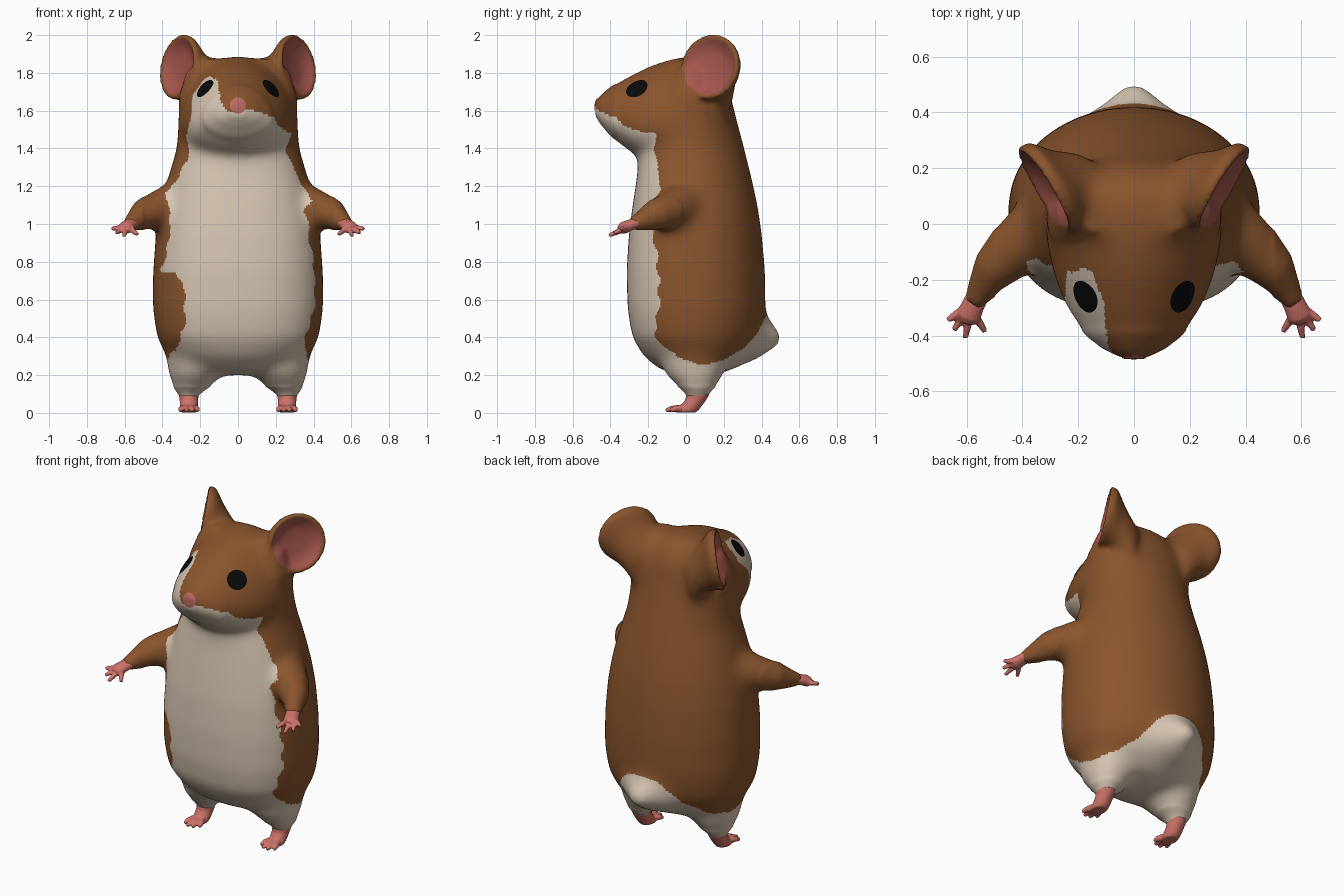
import bpy, bmesh, math
from mathutils import Vector as V
from mathutils.bvhtree import BVHTree

if "Cube" in bpy.data.objects:
    bpy.data.objects.remove(bpy.data.objects["Cube"])


def material(name, rgb):
    m = bpy.data.materials.new(name)
    m.diffuse_color = (*rgb, 1)
    m.use_nodes = True
    m.node_tree.nodes["Principled BSDF"].inputs["Base Color"].default_value = m.diffuse_color
    return m


BROWN = material("brown_fur", (0.255, 0.09, 0.026))
CREAM = material("cream_fur", (0.68, 0.565, 0.45))
PINK = material("pink_skin", (0.61, 0.17, 0.14))
EAR = material("inner_ear_pink", (0.38, 0.095, 0.075))
NOSE = material("nose_pink", (0.50, 0.14, 0.12))
BLACK = material("black_eye", (0.003, 0.003, 0.003))


# ---- helpers ----
def ring(c, a, b, low=1.0, p=2.0, n=32):
    """Superellipse about c with axes a, b; 'low' scales the negative b side."""
    pts = []
    for i in range(n):
        t = 2 * math.pi * i / n
        co, si = math.cos(t), math.sin(t)
        q = 2 / p if si > 0 else 1.0
        x = math.copysign(abs(co) ** q, co)
        y = abs(si) ** q if si > 0 else si * low
        pts.append(V(c) + V(a) * x + V(b) * y)
    return pts


def loft(bm, rings):
    vs = [[bm.verts.new(p) for p in r] for r in rings]
    n = len(vs[0])
    fs = [bm.faces.new((r[i], r[(i + 1) % n], s[(i + 1) % n], s[i]))
          for r, s in zip(vs, vs[1:]) for i in range(n)]
    fs += [bm.faces.new(vs[0]), bm.faces.new(vs[-1])]
    bmesh.ops.recalc_face_normals(bm, faces=fs)


def tube(bm, pts, s=1, flat=1.0, n=20):
    """Tapered limb through (x, y, z, radius) points; s mirrors in x."""
    cs = [V((x * s, y, z)) for x, y, z, r in pts]
    rings = []
    for i, c in enumerate(cs):
        d = (cs[min(i + 1, len(cs) - 1)] - cs[max(i - 1, 0)]).normalized()
        side = d.cross(V((0, 0, 1))).normalized()
        r = pts[i][3]
        rings.append(ring(c, side * r, side.cross(d) * r * flat, n=n))
    loft(bm, rings)


def finish(name, bm, mats, voxel=0, smooth=0, relax=None):
    me = bpy.data.meshes.new(name)
    bm.to_mesh(me)
    bm.free()
    ob = bpy.data.objects.new(name, me)
    bpy.context.collection.objects.link(ob)
    if voxel:
        r = ob.modifiers.new("fuse", 'REMESH')
        r.mode, r.voxel_size = 'VOXEL', voxel
        k = ob.modifiers.new("soften", 'SMOOTH')
        k.factor, k.iterations = 0.5, smooth
        dg = bpy.context.evaluated_depsgraph_get()
        new = bpy.data.meshes.new_from_object(ob.evaluated_get(dg))
        ob.modifiers.clear()
        ob.data = new
    if relax:  # extra blending where the rule allows it
        bm = bmesh.new()
        bm.from_mesh(ob.data)
        soft = [v for v in bm.verts if relax(v.co)]
        for _ in range(45):
            bmesh.ops.smooth_vert(bm, verts=soft, factor=.5, use_axis_x=True, use_axis_y=True, use_axis_z=True)
        bm.to_mesh(ob.data)
        bm.free()
    ob.data.name = name
    ob.data.materials.clear()
    for m in mats:
        ob.data.materials.append(m)
    for p in ob.data.polygons:
        p.use_smooth = True
        p.material_index = 0
    return ob


def lerp(table, t):
    if t <= table[0][0]:
        return table[0][1]
    for (a, u), (b, v) in zip(table, table[1:]):
        if t <= b:
            return u + (v - u) * (t - a) / (b - a)
    return table[-1][1]


# ---- body: torso, head, ears, arms, legs and tail fused into one skin ----
bm = bmesh.new()
torso = [(.20, .08, -.03, .15), (.23, .28, -.14, .25), (.30, .38, -.225, .34), (.40, .43, -.285, .40),
         (.55, .452, -.31, .422), (.75, .451, -.315, .42), (.95, .436, -.303, .402), (1.1, .408, -.283, .38),
         (1.25, .370, -.26, .347), (1.4, .326, -.247, .31), (1.55, .316, -.23, .27), (1.68, .312, -.18, .237),
         (1.8, .275, -.10, .19), (1.875, .2, -.05, .13)]
loft(bm, [ring((0, (f + b) / 2, z), (w, 0, 0), (0, (f - b) / 2, 0), p=2.5 if .35 < z < 1.3 else 2.2, n=48)
          for z, w, f, b in torso])

head = [(-.48, .045, 1.57, 1.65), (-.45, .11, 1.525, 1.685), (-.40, .175, 1.465, 1.728), (-.3, .245, 1.385, 1.785),
        (-.2, .285, 1.335, 1.836), (-.1, .31, 1.33, 1.87), (0, .32, 1.35, 1.89), (.1, .31, 1.37, 1.888),
        (.18, .25, 1.42, 1.835), (.23, .15, 1.5, 1.74)]
rings = []
for y, w, lo, hi in head:
    up = (hi - lo) * .64
    rings.append(ring((0, y, hi - up), (w, 0, 0), (0, 0, up), low=.36 / .64, p=1.8, n=48))
loft(bm, rings)

EAR_C, EAR_N, EAR_U = V((.318, .125, 1.833)), V((.84, -.511, .17)).normalized(), V((.52, .855, 0)).normalized()
EAR_W = EAR_N.cross(EAR_U)
# offset along ear axis, sideways shift, vertical shift, radius: bowl, rim, back, root
ear = [(-.04, 0, 0, .01), (-.034, 0, 0, .09), (-.014, 0, 0, .135), (.012, 0, 0, .165), (.0, 0, 0, .18),
       (-.035, 0, 0, .174), (-.075, -.025, -.035, .152), (-.12, -.055, -.085, .145), (-.18, -.1, -.15, .15)]


def relaxed(p):
    d = V((abs(p.x), p.y, p.z)) - EAR_C
    in_ear = d.length < .24 and d.dot(EAR_N) > -.07
    return not in_ear and p.y > -.38 and p.z > .14 and abs(p.x) < .5


for s in (1, -1):
    flip = V((s, 1, 1))
    loft(bm, [ring((EAR_C + EAR_N * o + EAR_U * u + V((0, 0, dz))) * flip, EAR_U * r * flip, EAR_W * r * .98 * flip)
              for o, u, dz, r in ear])
    tube(bm, [(.20, .05, 1.10, .13), (.32, -.01, 1.10, .132), (.41, -.075, 1.078, .112), (.50, -.165, 1.047, .084),
              (.55, -.24, 1.014, .052), (.577, -.285, 1.0, .036)], s)
    leg = [(.45, .22, .05, .16, .2), (.3, .222, .045, .158, .19), (.2, .228, .045, .142, .155),
           (.15, .24, .055, .11, .112), (.115, .255, .06, .075, .076), (.095, .26, .06, .054, .06),
           (.06, .26, .055, .04, .045)]
    loft(bm, [ring((x * s, y, z), (a, 0, 0), (0, b, 0)) for z, x, y, a, b in leg])
tail = [(.22, .46, .30, .24), (.38, .435, .19, .15), (.44, .412, .10, .09), (.508, .39, .03, .03)]
loft(bm, [ring((0, y, z), (a, 0, 0), (0, 0, b)) for y, z, a, b in tail])
body = finish("body", bm, [BROWN, CREAM, EAR], .0125, 10, relaxed)

# ---- coat pattern: belly edges, face blaze, and rump line ----
left = [(.28, -.42), (.33, -.33), (.42, -.30), (.46, -.28), (.6, -.28), (.69, -.29), (.74, -.33), (.75, -.41),
        (.8, -.39), (.9, -.37), (1.0, -.355), (1.1, -.37), (1.16, -.38), (1.28, -.33), (1.4, -.285)]
right = [(.28, .42), (.33, .35), (.42, .36), (.5, .39), (.6, .41), (.8, .4), (.9, .38), (1.0, .37), (1.08, .355),
         (1.12, .385), (1.25, .34), (1.4, .29)]
flank = [(.28, -.05), (.7, -.11), (.9, -.13), (1.05, -.13), (1.2, -.13), (1.3, -.155), (1.4, -.165)]
face = [(-.31, 1.44), (-.27, 1.48), (-.25, 1.55), (-.24, 1.68), (-.2, 1.75), (-.15, 1.785), (-.11, 1.765),
        (-.095, 1.66), (-.06, 1.6), (.1, 1.595), (.19, 1.57), (.21, 1.52), (.25, 1.49), (.29, 1.475), (.31, 1.44)]
rump = [(-.06, .30), (0, .28), (.1, .26), (.2, .285), (.3, .345), (.38, .42), (.42, .5), (.44, .54)]


def coat(c, n):
    d = V((abs(c.x), c.y, c.z)) - EAR_C
    if V((n.x * (1 if c.x > 0 else -1), n.y, n.z)).dot(EAR_N) > .25 and c.z > 1.66:
        if math.hypot(d.dot(EAR_U), d.dot(EAR_W)) < .15 and abs(d.dot(EAR_N)) < .08:
            return 2
    wob = .006 * math.sin(c.z * 47 + c.x * 31)
    if c.z > 1.4:
        return int(c.y < -.165 + wob and c.z < lerp(face, c.x) + wob)
    if c.y < lerp(flank, c.z) + wob and lerp(left, c.z) + wob < c.x < lerp(right, c.z) + wob:
        return 1
    return int(c.z < lerp(rump, c.y) + wob)


for p in body.data.polygons:
    p.material_index = coat(p.center, p.normal)

# ---- hands and feet ----
tips = [(.533, -.385, .945), (.604, -.408, .938), (.645, -.38, .953), (.668, -.345, .976)]
for s, side in ((1, "right"), (-1, "left")):
    bm = bmesh.new()
    tube(bm, [(.56, -.258, 1.006, .04), (.578, -.295, .995, .041), (.594, -.33, .98, .045),
              (.6, -.352, .97, .03)], s, .72)
    for i, t in enumerate(tips):
        base = V((.572 + .016 * i, -.325 + .004 * i, .978))
        mid = base.lerp(V(t), .55)
        tube(bm, [(*base, .016), (*mid, .014), (*t, .01)], s, n=12)
    finish("hand_" + side, bm, [PINK], .006, 2)

    bm = bmesh.new()
    foot = [(.1, .064, .054, .062), (.07, .052, .049, .056), (.04, .03, .048, .056), (.015, .005, .047, .062),
            (.002, 0, .04, .052)]
    loft(bm, [ring((.26 * s, y, z), (a, 0, 0), (0, b, 0)) for z, y, a, b in foot])
    for dx, y in ((-.05, -.075), (-.02, -.102), (.014, -.108), (.048, -.085)):
        tube(bm, [(.26 + dx * .5, -.02, .025, .02), (.26 + dx * .85, y * .7, .022, .016),
                  (.26 + dx, y, .013, .01)], s, n=12)
    finish("foot_" + side, bm, [PINK], .006, 2)

# ---- eyes and nose: thin plates laid onto the head ----
bm = bmesh.new()
bm.from_mesh(body.data)
skin = BVHTree.FromBMesh(bm)
bm.free()


def plate(name, c, n, r, mat, segs=28, steps=6):
    c, n = V(c), V(n).normalized()
    a = n.cross(V((0, 0, 1))).normalized()
    b = a.cross(n)
    bm = bmesh.new()

    def drop(p):
        hit = skin.ray_cast(p + n * .2, -n)[0]
        return bm.verts.new((hit or p) + n * .005)
    mid = drop(c)
    prev = None
    for k in range(1, steps + 1):
        cur = [drop(c + (a * math.cos(t) + b * math.sin(t)) * (r * k / steps))
               for t in (2 * math.pi * i / segs for i in range(segs))]
        for i in range(segs):
            j = (i + 1) % segs
            bm.faces.new((prev[i], cur[i], cur[j], prev[j]) if prev else (mid, cur[i], cur[j]))
        prev = cur
    bmesh.ops.recalc_face_normals(bm, faces=bm.faces)
    bm.normal_update()
    if sum((f.normal.dot(n) for f in bm.faces)) < 0:
        bmesh.ops.reverse_faces(bm, faces=bm.faces)
    finish(name, bm, [mat])


for s, side in ((1, "right"), (-1, "left")):
    plate("eye_" + side, (.166 * s, -.249, 1.71), (.55 * s, -.66, .45), .058, BLACK)
plate("nose", (0, -.47, 1.625), (0, -1, .35), .043, NOSE)
